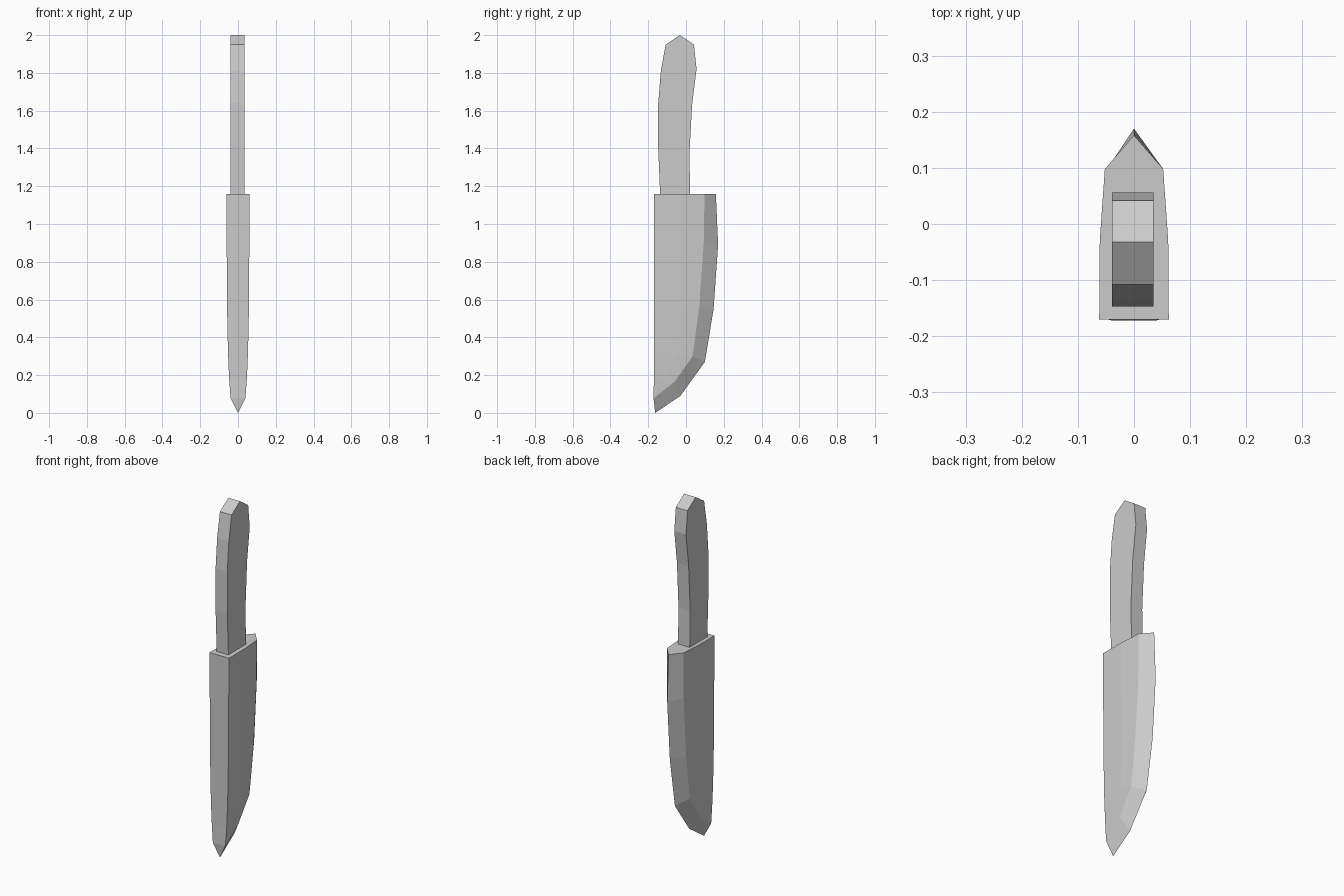
import bpy, bmesh


def finish(name, bm):
    bmesh.ops.remove_doubles(bm, verts=bm.verts, dist=1e-4)
    bmesh.ops.recalc_face_normals(bm, faces=bm.faces)
    mesh = bpy.data.meshes.new(name)
    bm.to_mesh(mesh)
    bm.free()
    obj = bpy.data.objects.new(name, mesh)
    bpy.context.collection.objects.link(obj)
    return obj


def skin(bm, rings):
    # Join consecutive closed rings and cap both ends
    loops = [[bm.verts.new(p) for p in ring] for ring in rings]
    for a, b in zip(loops, loops[1:]):
        n = len(a)
        for i in range(n):
            j = (i + 1) % n
            bm.faces.new((a[i], a[j], b[j], b[i]))
    bm.faces.new(loops[0])
    bm.faces.new(loops[-1])


# Handle: side outline (y, z) given thickness along x
outline = [(-0.137, 1.16), (-0.147, 1.40), (-0.147, 1.64), (-0.133, 1.81),
           (-0.108, 1.95), (-0.032, 2.0), (0.042, 1.95), (0.056, 1.82),
           (0.032, 1.63), (0.018, 1.37), (0.022, 1.16)]
bm = bmesh.new()
skin(bm, [[(x, y, z) for y, z in outline] for x in (-0.039, 0.035)])
finish("handle", bm)

# Blade: each row runs spine, middle, bevel line as (half width, y, z), then cutting edge
rows = [
    [(0.062, -0.17, 1.16), (0.061, -0.03, 1.16), (0.052, 0.098, 1.16), (0, 0.158, 1.16)],
    [(0.060, -0.17, 0.90), (0.059, -0.03, 0.90), (0.051, 0.094, 0.90), (0, 0.170, 0.89)],
    [(0.058, -0.17, 0.56), (0.057, -0.03, 0.56), (0.050, 0.070, 0.56), (0, 0.146, 0.55)],
    [(0.053, -0.17, 0.32), (0.052, -0.04, 0.31), (0.048, 0.035, 0.30), (0, 0.100, 0.27)],
    [(0.047, -0.17, 0.18), (0.046, -0.12, 0.175), (0.044, -0.06, 0.165), (0, -0.03, 0.09)],
    [(0.039, -0.172, 0.077)] * 3 + [(0, -0.163, 0.0)],
]
bm = bmesh.new()
skin(bm, [row + [(-x, y, z) for x, y, z in reversed(row[:3])] for row in rows])
finish("blade", bm)
